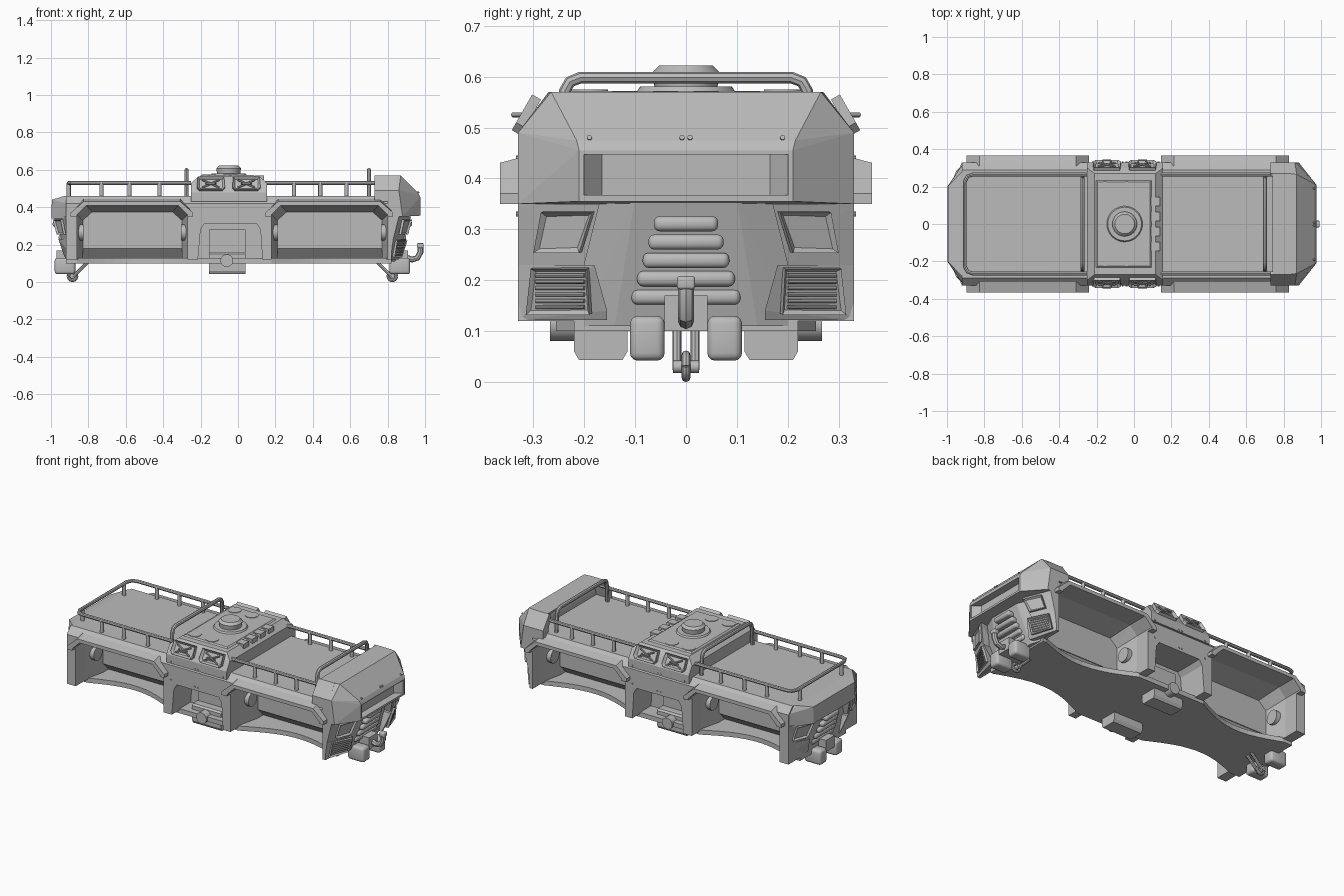
import bpy, bmesh, math
from mathutils import Vector

cube = bpy.data.objects.get("Cube")
if cube:
    bpy.data.objects.remove(cube, do_unlink=True)

grey = bpy.data.materials.new("plain grey")
grey.use_nodes = True
grey.diffuse_color = (0.5, 0.5, 0.5, 1)
grey.node_tree.nodes["Principled BSDF"].inputs["Base Color"].default_value = (0.5, 0.5, 0.5, 1)


def finish(name, bm):
    bmesh.ops.recalc_face_normals(bm, faces=bm.faces)
    mesh = bpy.data.meshes.new(name)
    bm.to_mesh(mesh)
    bm.free()
    mesh.materials.append(grey)
    ob = bpy.data.objects.new(name, mesh)
    bpy.context.collection.objects.link(ob)
    return ob


def hull(name, pts, mirror=True):
    """Convex solid around points, mirrored over y."""
    bm = bmesh.new()
    for x, y, z in pts:
        bm.verts.new((x, y, z))
        if mirror:
            bm.verts.new((x, -y, z))
    bmesh.ops.convex_hull(bm, input=bm.verts)
    bmesh.ops.dissolve_limit(bm, angle_limit=0.01, verts=bm.verts, edges=bm.edges)
    return finish(name, bm)


def prism(name, outline, offset):
    """Flat outline extruded along an offset."""
    bm = bmesh.new()
    face = bm.faces.new([bm.verts.new(p) for p in outline])
    out = bmesh.ops.extrude_face_region(bm, geom=[face])
    bmesh.ops.translate(bm, vec=offset, verts=[v for v in out["geom"] if isinstance(v, bmesh.types.BMVert)])
    return finish(name, bm)


def smooth(ob):
    bpy.ops.object.select_all(action="DESELECT")
    ob.select_set(True)
    bpy.context.view_layer.objects.active = ob
    bpy.ops.object.shade_smooth_by_angle(angle=math.radians(40))
    return ob


def box(name, x, y, z, bevel=0.0):
    bm = bmesh.new()
    bmesh.ops.create_cube(bm, size=1)
    for v in bm.verts:
        v.co = [(a + b) / 2 + c * (b - a) for (a, b), c in zip((x, y, z), v.co)]
    if bevel:
        bmesh.ops.bevel(bm, geom=bm.edges[:], offset=bevel, segments=3, profile=0.5, affect="EDGES")
    ob = finish(name, bm)
    return smooth(ob) if bevel else ob


def cylinder(name, start, end, r1, r2=None, sides=24):
    a, b = Vector(start), Vector(end)
    bm = bmesh.new()
    bmesh.ops.create_cone(bm, cap_ends=True, segments=sides, radius1=r1, radius2=r2 or r1, depth=(b - a).length)
    turn = (b - a).to_track_quat("Z", "Y")
    for v in bm.verts:
        v.co = turn @ v.co + (a + b) / 2
    return smooth(finish(name, bm))


def tube(name, pts, radius):
    curve = bpy.data.curves.new(name, "CURVE")
    curve.dimensions = "3D"
    curve.bevel_depth, curve.bevel_resolution, curve.use_fill_caps = radius, 2, True
    spline = curve.splines.new("POLY")
    spline.points.add(len(pts) - 1)
    for p, co in zip(spline.points, pts):
        p.co = (*co, 1)
    curve.materials.append(grey)
    ob = bpy.data.objects.new(name, curve)
    bpy.context.collection.objects.link(ob)
    bpy.ops.object.select_all(action="DESELECT")
    ob.select_set(True)
    bpy.context.view_layer.objects.active = ob
    bpy.ops.object.convert(target="MESH")
    return smooth(bpy.context.object)


def panel(name, corners, out, height, rim):
    """Raised plate with a sunken middle."""
    bm = bmesh.new()
    face = bm.faces.new([bm.verts.new(p) for p in corners])
    face.normal_update()
    if face.normal.dot(Vector(out)) < 0:
        face.normal_flip()
    n = face.normal.copy()
    top = bmesh.ops.extrude_discrete_faces(bm, faces=[face])["faces"][0]
    bmesh.ops.translate(bm, vec=n * height, verts=top.verts)
    bmesh.ops.inset_region(bm, faces=[top], thickness=rim)
    bmesh.ops.translate(bm, vec=-n * height * 0.7, verts=top.verts)
    return finish(name, bm)


def cut(ob, cutters):
    for c in cutters:
        mod = ob.modifiers.new("cut", "BOOLEAN")
        mod.object, mod.operation, mod.solver = c, "DIFFERENCE", "EXACT"
        bpy.context.view_layer.objects.active = ob
        bpy.ops.object.modifier_apply(modifier=mod.name)
        bpy.data.objects.remove(c, do_unlink=True)


# Main body with four wheel wells and two side niches
side = [(0.33, 0.12), (0.33, 0.42), (0.29, 0.46)]
body = hull("main_body", [(x, y, z) for x in (-0.92, 0.82) for y, z in side])
wells = [(-0.86, -0.27), (0.18, 0.80)]
cutters = []
for s in (1, -1):
    for a, b in wells:
        pts = []
        for y, g, top in ((0.4, 0, 0.41), (0.24, 0, 0.41), (0.11, 0.03, 0.375)):
            pts += [(a + g, s * y, 0.05), (b - g, s * y, 0.05), (a + g, s * y, 0.36 - g), (b - g, s * y, 0.36 - g),
                    (a + g + 0.05, s * y, top), (b - g - 0.05, s * y, top)]
        cutters.append(hull("well_cutter", pts, False))
        cutters.append(hull("well_foot_cutter", [(x, s * y, z) for x in (a + 0.03, b - 0.03)
                            for y, z in ((0.105, 0.18), (0.05, 0.12), (0.05, 0.05), (0.25, 0.05), (0.25, 0.18))], False))
    cutters.append(hull("niche_cutter", [(x, s * y, z) for y in (0.15, 0.4) for x, z in
                   ((-0.18, 0.31), (0.10, 0.31), (-0.2, 0.28), (0.12, 0.28), (-0.22, 0.05), (0.135, 0.05))], False))
cut(body, cutters)

# Floor plate, narrowed beside the wheels
edge = [(-0.92, 0.22)]
for (a, b), (ya, yb) in zip(wells, ((0.22, 0.255), (0.255, 0.22))):
    for i in range(13):
        t = i / 12
        edge.append((a + (b - a) * t, ya + (yb - ya) * t - 0.085 * math.sin(math.pi * t)))
edge += [(0.82, 0.22)]
prism("floor_plate", [(x, y, 0.10) for x, y in edge] + [(x, -y, 0.10) for x, y in reversed(edge)], (0, 0, 0.028))

# Wheel arch flares and hubs
for s in (1, -1):
    for a, b in wells:
        o, p = a - 0.035, b + 0.03
        line = [(o, 0.35), (o, 0.37), (o + 0.07, 0.445), (p - 0.07, 0.445), (p, 0.37), (p, 0.35),
                (b, 0.35), (b, 0.36), (b - 0.05, 0.41), (a + 0.05, 0.41), (a, 0.36), (a, 0.35)]
        flare = prism("arch_flare", [(x, s * 0.31, z) for x, z in line], (0, s * 0.055, 0))
        for v in flare.data.vertices:
            if abs(v.co.y) > 0.34 and v.co.z > 0.44:
                v.co.z -= 0.014
        for x, d in ((a, 1), (b, -1)):
            cylinder("well_hub", (x - d * 0.01, s * 0.165, 0.265), (x + d * 0.035, s * 0.165, 0.265), 0.042)

# Middle tower, hatch and roof fittings
hull("tower", [(x, y, z) for x in (-0.25, 0.155) for y, z in ((0.33, 0.43), (0.33, 0.48))] +
     [(x, 0.27, 0.565) for x in (-0.21, 0.115)] + [(x, 0.30, 0.53) for x in (-0.25, 0.155)])
hull("roof_plate", [(x, 0.24, 0.56) for x in (-0.21, 0.10)] + [(x, 0.225, 0.572) for x in (-0.195, 0.085)])
cylinder("hatch_ring", (-0.05, 0, 0.57), (-0.05, 0, 0.581), 0.097, 0.09, 32)
cylinder("hatch_neck", (-0.05, 0, 0.58), (-0.05, 0, 0.608), 0.062, 0.066, 32)
cylinder("hatch_cap", (-0.05, 0, 0.608), (-0.05, 0, 0.622), 0.066, 0.052, 32)
for s in (1, -1):
    for x in (-0.155, -0.04):
        cylinder("roof_disc", (x, s * 0.19, 0.565), (x, s * 0.19, 0.575), 0.037)
for y in (-0.12, -0.04, 0.04, 0.12):
    box("roof_block", (0.09, 0.14), (y - 0.025, y + 0.025), (0.53, 0.571))

# Tilted side vents with crossed bars
for s in (1, -1):
    for x in (-0.145, 0.045):
        pts = [(x + e * w, s * y, z) for e, w, y, z in ((-1, 0.06, 0.325, 0.485), (1, 0.06, 0.325, 0.485),
               (1, 0.075, 0.3164, 0.5), (1, 0.07, 0.285, 0.555), (-1, 0.07, 0.285, 0.555), (-1, 0.075, 0.3164, 0.5))]
        panel("side_vent", pts, (0, s, 0.6), 0.02, 0.014)
        for d in (1, -1):
            tube("vent_bar", [(x - d * 0.045, s * 0.327, 0.505), (x + d * 0.045, s * 0.307, 0.546)], 0.005)
        tube("vent_handle", [(x - 0.025, s * 0.32, 0.525), (x - 0.02, s * 0.34, 0.525),
                             (x + 0.02, s * 0.34, 0.525), (x + 0.025, s * 0.32, 0.525)], 0.005)

# Underside gearboxes with side hubs, and the panels behind them
for s in (1, -1):
    hull("gearbox", [(x, s * y, z) for x in (-0.155, 0.04) for y, z in
                     ((0.115, 0.06), (0.125, 0.043), (0.21, 0.043), (0.22, 0.06), (0.22, 0.15), (0.21, 0.16), (0.115, 0.16))], False)
    box("niche_panel", (-0.155, 0.04), sorted((s * 0.14, s * 0.165)), (0.12, 0.28))
    cylinder("gearbox_hub", (-0.06, s * 0.2, 0.115), (-0.06, s * 0.267, 0.115), 0.034)

# Cab nose with sunken windscreen, and rear cheeks beside the deck
cab = hull("cab", [(0.82, 0.27, 0.57), (0.87, 0.265, 0.57), (0.965, 0.215, 0.475), (0.975, 0.21, 0.455),
                   (0.975, 0.21, 0.355), (0.80, 0.33, 0.49), (0.86, 0.33, 0.49), (0.88, 0.33, 0.35), (0.80, 0.33, 0.35)])
cut(cab, [hull("window_cutter", [(1.0, 0.2, 0.447), (1.0, 0.2, 0.367), (0.97, 0.2, 0.447), (0.97, 0.2, 0.367),
                                 (0.93, 0.165, 0.447), (0.93, 0.165, 0.367)])])
for s in (1, -1):
    hull("cab_cheek", [(x, s * y, z) for x in (0.73, 0.84) for y, z in
                       ((0.27, 0.57), (0.33, 0.49), (0.255, 0.56), (0.33, 0.43), (0.29, 0.43))], False)
hull("cab_roof_lip", [(x, y, z) for x in (0.74, 0.84) for y, z in ((0.27, 0.57), (0.275, 0.56))])
hull("tail", [(-0.90, 0.29, 0.46), (-0.93, 0.27, 0.46), (-0.995, 0.2, 0.44), (-0.998, 0.2, 0.34),
              (-0.91, 0.33, 0.42), (-0.91, 0.33, 0.34), (-0.87, 0.33, 0.34), (-0.87, 0.33, 0.42)])

# Both ends: ramp, steps, corner bumpers, lamps, grilles, tow gear
for d, g in ((1, 0), (-1, 0.06)):
    def X(x):
        return d * (x + g)
    hull("end_ramp", [(X(0.91), 0.10, 0.36), (X(0.84), 0.14, 0.11), (X(0.87), 0.2, 0.36), (X(0.82), 0.2, 0.11),
                      (X(0.805), 0.2, 0.11), (X(0.805), 0.2, 0.36)])
    for i in range(5):
        z, w = 0.167 + 0.036 * i, 0.107 - 0.011 * i
        c = 0.855 + 0.016 * i
        box("step", sorted((X(c - 0.04), X(c + 0.012))), (-w, w), (z - 0.015, z + 0.015), 0.012)
    for s in (1, -1):
        def q(x, y, z):
            return (X(x), s * y, z)
        hull("bumper_upper", [q(0.925, 0.17, 0.35), q(0.86, 0.33, 0.35), q(0.885, 0.2, 0.23), q(0.83, 0.33, 0.23),
                              q(0.805, 0.33, 0.35), q(0.805, 0.33, 0.23), q(0.805, 0.19, 0.35), q(0.805, 0.2, 0.23)], False)
        hull("bumper_lower", [q(0.90, 0.18, 0.23), q(0.83, 0.33, 0.23), q(0.87, 0.155, 0.14), q(0.86, 0.155, 0.122),
                              q(0.815, 0.33, 0.122), q(0.805, 0.33, 0.23), q(0.805, 0.33, 0.122),
                              q(0.805, 0.19, 0.23), q(0.805, 0.17, 0.122)], False)
        panel("headlamp", [q(0.918, 0.18, 0.335), q(0.877, 0.28, 0.335), q(0.86, 0.295, 0.255), q(0.896, 0.205, 0.255)],
              (d, 0, 0), 0.014, 0.012)
        # Grilles at the front only
        if d > 0:
            panel("grille_frame", [q(0.893, 0.19, 0.225), q(0.84, 0.30, 0.225), q(0.825, 0.31, 0.135),
                                   q(0.865, 0.185, 0.135)], (d, 0, 0), 0.014, 0.01)
            for i in range(6):
                z = 0.147 + 0.0125 * i
                k = (z - 0.135) / 0.09
                tube("grille_slat", [q(0.872 + 0.028 * k, 0.2, z), q(0.836 + 0.015 * k, 0.295, z)], 0.004)
        box("end_tank", sorted((X(0.81), X(0.92))), sorted((s * 0.042, s * 0.11)), (0.042, 0.13), 0.015)
    box("tow_block", sorted((X(0.80), X(0.91))), (-0.042, 0.042), (0.10, 0.17))
    # Hanging shackle
    for y in (-0.018, 0.018):
        tube("shackle_arm", [(X(0.74), y, 0.11), (X(0.79), y, 0.06), (X(0.825), y, 0.025)], 0.009)
    ring = [(X(0.825 + 0.022 * math.cos(t * math.pi / 8)), 0, 0.031 + 0.022 * math.sin(t * math.pi / 8)) for t in range(17)]
    tube("shackle_ring", ring, 0.009)
    cylinder("shackle_pin", (X(0.825), -0.026, 0.03), (X(0.825), 0.026, 0.03), 0.012)

# Upright tow hook at the nose
tube("tow_hook", [(0.89, 0, 0.135), (0.93, 0, 0.12), (0.96, 0, 0.13), (0.975, 0, 0.16), (0.975, 0, 0.19)], 0.016)
box("hook_head", (0.957, 0.993), (-0.018, 0.018), (0.182, 0.208), 0.006)

# Deck rails, posts and hoops
rear = [(-0.25, 0.265, 0.53), (-0.86, 0.265, 0.53), (-0.89, 0.255, 0.53), (-0.905, 0.225, 0.53)]
tube("rear_rail", rear + [(x, -y, z) for x, y, z in reversed(rear)], 0.0105)
for s in (1, -1):
    tube("front_rail", [(0.14, s * 0.265, 0.53), (0.76, s * 0.265, 0.53)], 0.0105)
    posts = [(x, s * 0.265) for x in (-0.73, -0.58, -0.42, 0.30, 0.44, 0.58)] + [(-0.905, s * 0.2)]
    for x, y in posts:
        cylinder("rail_post", (x, y, 0.45), (x, y, 0.53), 0.011, sides=12)
for x in (-0.275, 0.70):
    half = [(x, 0.245, 0.45), (x, 0.238, 0.572), (x, 0.228, 0.59), (x, 0.208, 0.598)]
    tube("deck_hoop", half + [(a, -b, c) for a, b, c in reversed(half)], 0.0115)

# Bolts on the nose and sides
for s in (1, -1):
    for y in (0.008, 0.19):
        cylinder("nose_bolt", (0.955, s * y, 0.478), (0.969, s * y, 0.481), 0.005, sides=8)
    for x in (-0.22, -0.06, -0.04, 0.13):
        for z in (0.33, 0.44):
            cylinder("side_bolt", (x, s * 0.325, z), (x, s * 0.334, z), 0.005, sides=8)
